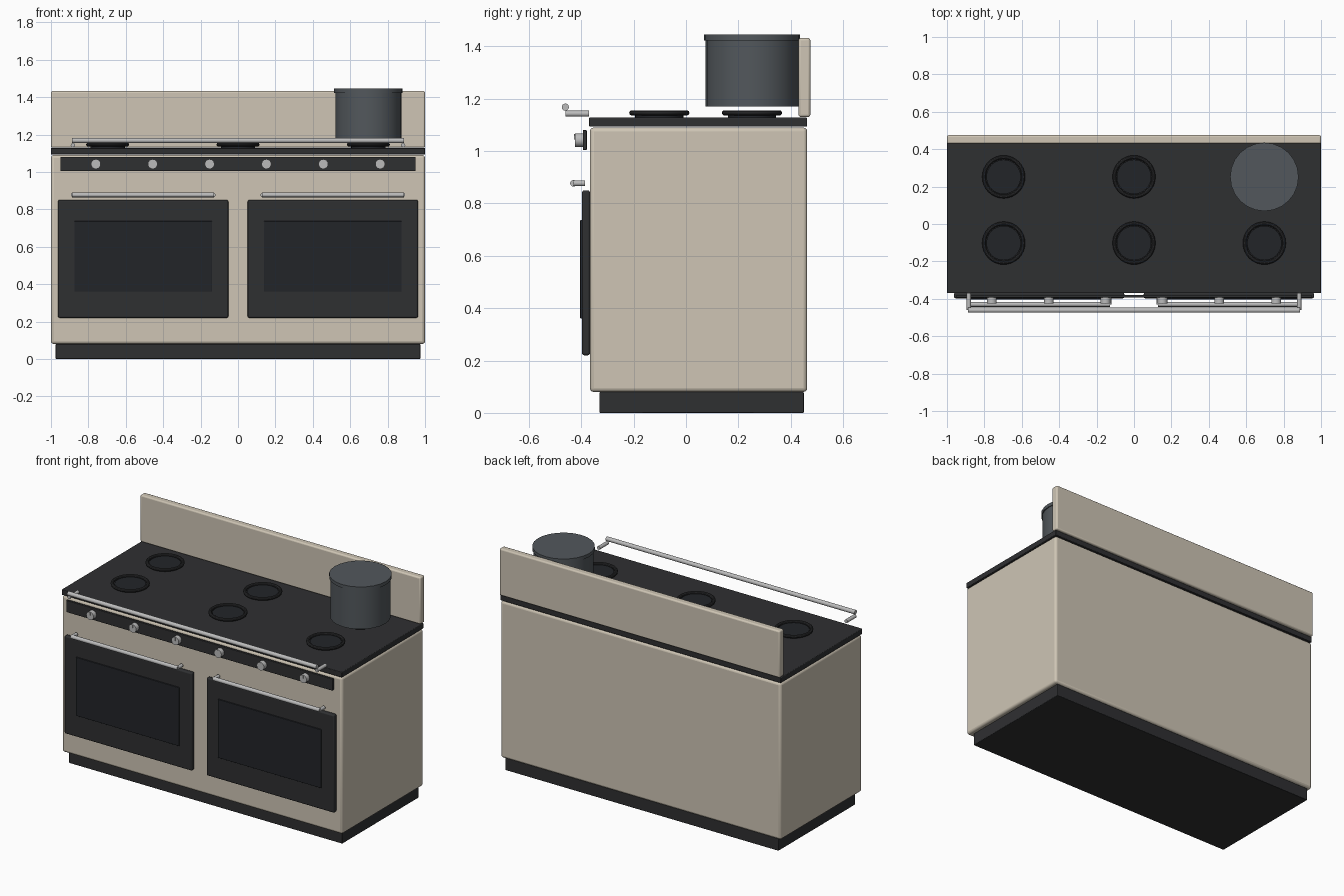
import bpy
from math import radians

if "Cube" in bpy.data.objects:
    bpy.data.objects.remove(bpy.data.objects["Cube"])


def mat(name, rgb):
    m = bpy.data.materials.new(name)
    m.diffuse_color = (*rgb, 1)
    m.use_nodes = True
    m.node_tree.nodes["Principled BSDF"].inputs["Base Color"].default_value = m.diffuse_color
    return m


CREAM = mat("cream_enamel", (0.62, 0.56, 0.46))
BLACK = mat("black_enamel", (0.028, 0.029, 0.031))
GLASS = mat("dark_glass", (0.016, 0.018, 0.022))
STEEL = mat("steel", (0.5, 0.5, 0.5))
POT = mat("pot_grey", (0.085, 0.097, 0.107))


def finish(ob, name, material):
    ob.name = ob.data.name = name
    ob.data.materials.append(material)
    bpy.ops.object.shade_smooth_by_angle(angle=radians(35))
    return ob


def box(name, x, y, z, material, bevel=0.0):
    """Box from (min, max) ranges, with optional rounded edges."""
    bpy.ops.mesh.primitive_cube_add(size=1, location=[sum(r) / 2 for r in (x, y, z)])
    ob = bpy.context.object
    ob.scale = [r[1] - r[0] for r in (x, y, z)]
    bpy.ops.object.transform_apply(location=False, rotation=False, scale=True)
    if bevel:
        b = ob.modifiers.new("bevel", 'BEVEL')
        b.width, b.segments = bevel, 3
    return finish(ob, name, material)


def cyl(name, centre, radius, length, axis, material, sides=24):
    rot = {'x': (0, radians(90), 0), 'y': (radians(90), 0, 0), 'z': (0, 0, 0)}[axis]
    bpy.ops.mesh.primitive_cylinder_add(vertices=sides, radius=radius, depth=length,
                                        location=centre, rotation=rot)
    return finish(bpy.context.object, name, material)


# Carcass
box("plinth", (-0.975, 0.975), (-0.33, 0.45), (0, 0.08), BLACK, 0.004)
box("body", (-1, 1), (-0.367, 0.463), (0.08, 1.09), CREAM, 0.015)
box("cooktop", (-1, 1), (-0.37, 0.463), (1.093, 1.128), BLACK, 0.004)
box("backsplash", (-1, 1), (0.43, 0.475), (1.13, 1.432), CREAM, 0.009)

# Control panel and knobs
box("control_panel", (-0.95, 0.95), (-0.394, -0.379), (1.004, 1.08), BLACK, 0.003)
for i in range(6):
    x = -0.76 + i * 0.304
    cyl(f"knob_{i + 1}", (x, -0.408, 1.042), 0.026, 0.032, 'y', STEEL)
    box(f"knob_pointer_{i + 1}", (x - 0.003, x + 0.003), (-0.427, -0.422),
        (1.045, 1.066), STEEL)

# Oven doors, windows and handles
for side, s in (("left", -1), ("right", 1)):
    c = s * 0.507
    box(f"{side}_door", (c - 0.455, c + 0.455), (-0.397, -0.367), (0.22, 0.85), BLACK, 0.008)
    box(f"{side}_window", (c - 0.368, c + 0.368), (-0.404, -0.39), (0.36, 0.737), GLASS, 0.002)
    cyl(f"{side}_handle_bar", (c, -0.43, 0.877), 0.0125, 0.76, 'x', STEEL)
    for end, e in (("left", -1), ("right", 1)):
        cyl(f"{side}_handle_{end}_post", (c + e * 0.376, -0.408, 0.877), 0.011, 0.044,
            'y', STEEL, 16)

# Front towel rail
cyl("top_rail", (0, -0.461, 1.168), 0.0135, 1.775, 'x', STEEL)
for end, e in (("left", -1), ("right", 1)):
    cyl(f"top_rail_{end}_post", (e * 0.883, -0.415, 1.143), 0.0115, 0.09, 'y', STEEL, 16)

# Burners: a low cap with a ring around it
n = 0
for x in (-0.697, 0, 0.697):
    for y in (-0.102, 0.252):
        n += 1
        cyl(f"burner_cap_{n}", (x, y, 1.135), 0.092, 0.018, 'z', GLASS, 32)
        bpy.ops.mesh.primitive_torus_add(location=(x, y, 1.146), major_segments=32,
                                         minor_segments=10, major_radius=0.105,
                                         minor_radius=0.01)
        finish(bpy.context.object, f"burner_ring_{n}", BLACK)

# Stock pot with lid
cyl("pot", (0.697, 0.252, 1.297), 0.177, 0.254, 'z', POT, 24)
cyl("pot_lid", (0.697, 0.252, 1.434), 0.183, 0.022, 'z', POT, 24)
